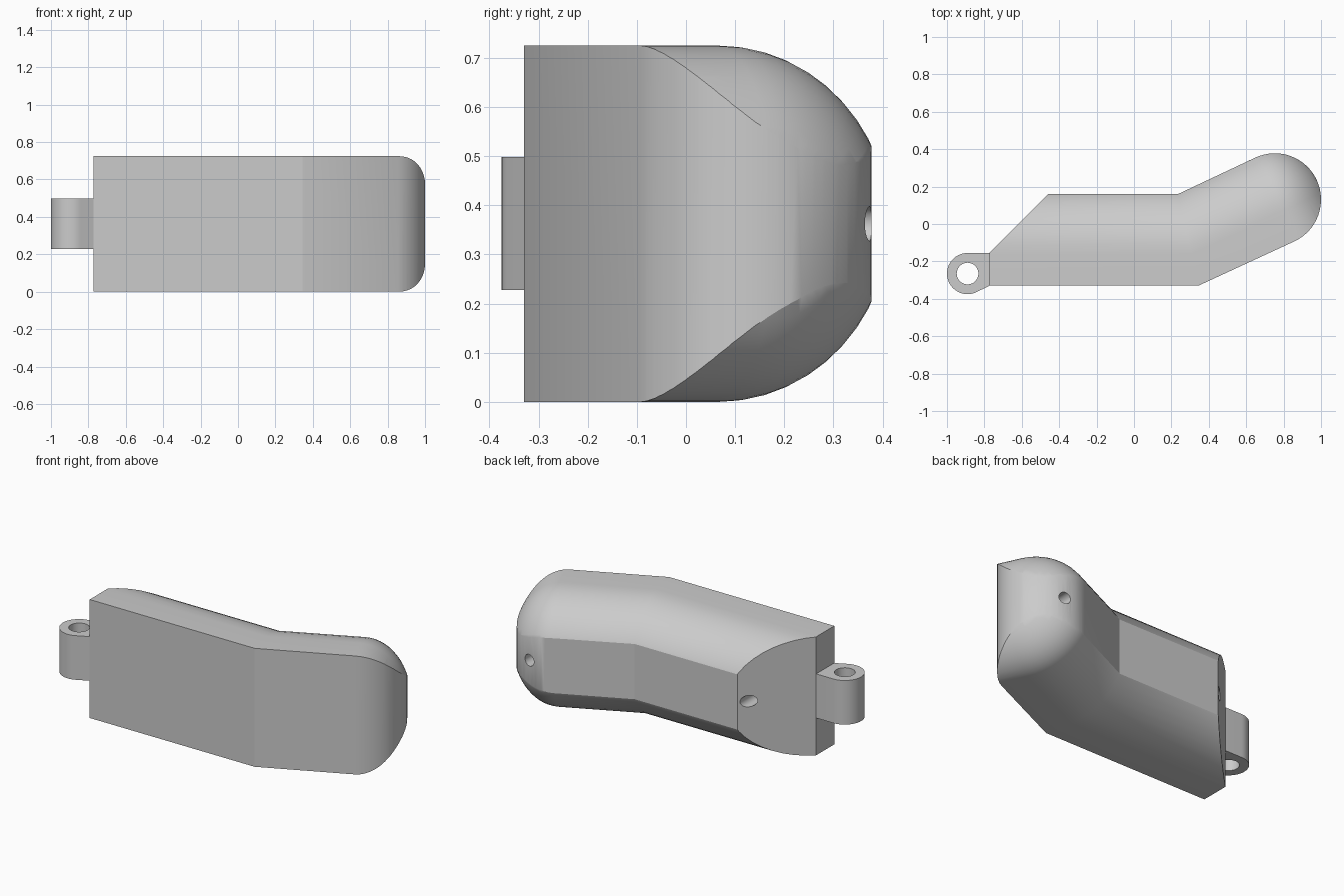
import bpy, bmesh
from math import sin, cos, tan, pi, radians

if "Cube" in bpy.data.objects:
    bpy.data.objects.remove(bpy.data.objects["Cube"])

MID = 0.3625           # half height, also radius of the rounded back
BEND = radians(25)


def make_object(name, bm):
    bmesh.ops.recalc_face_normals(bm, faces=bm.faces)
    mesh = bpy.data.meshes.new(name)
    bm.to_mesh(mesh)
    bm.free()
    obj = bpy.data.objects.new(name, mesh)
    bpy.context.collection.objects.link(obj)
    return obj


def prism(name, outline, z0, z1):
    bm = bmesh.new()
    face = bm.faces.new([bm.verts.new((x, y, z0)) for x, y in outline])
    top = bmesh.ops.extrude_face_region(bm, geom=[face])["geom"]
    bmesh.ops.translate(bm, vec=(0, 0, z1 - z0),
                        verts=[g for g in top if isinstance(g, bmesh.types.BMVert)])
    return make_object(name, bm)


def arc(cx, cy, r, a0, a1, n):
    return [(cx + r * cos(radians(a0 + (a1 - a0) * i / n)),
             cy + r * sin(radians(a0 + (a1 - a0) * i / n))) for i in range(n + 1)]


def boolean(obj, cutter, operation):
    mod = obj.modifiers.new(operation.lower(), 'BOOLEAN')
    mod.operation, mod.solver, mod.object = operation, 'EXACT', cutter
    bpy.context.view_layer.objects.active = obj
    bpy.ops.object.modifier_apply(modifier=mod.name)
    bpy.data.objects.remove(cutter)


def smooth(obj):
    bpy.ops.object.select_all(action='DESELECT')
    obj.select_set(True)
    bpy.context.view_layer.objects.active = obj
    bpy.ops.object.shade_smooth_by_angle(angle=radians(25))


def cylinder(name, location, radius, depth, rotation=(0, 0, 0)):
    bpy.ops.mesh.primitive_cylinder_add(vertices=32, radius=radius, depth=depth,
                                        location=location, rotation=rotation)
    bpy.context.object.name = name
    bpy.context.object.hide_render = True
    return bpy.context.object


# Round-backed section swept along the bent path, closing into a dome
def section(scale):
    back = arc(0, 0, MID * scale, -90, 90, 24)
    return [(-0.25, -MID * scale)] + back + [(-0.25, MID * scale)]


def on_arm(n, d):
    n -= 0.273
    return d * cos(BEND) - n * sin(BEND), d * sin(BEND) + n * cos(BEND)


rings = [[(-0.9, n - 0.16, h + MID) for n, h in section(1)],
         [(0.235 - tan(BEND / 2) * (n - 0.32), n - 0.16, h + MID) for n, h in section(1)]]
for i in range(15):
    t = radians(80 * i / 14)
    rings.append([(*on_arm(n, 0.737 + 0.279 * sin(t)), h + MID) for n, h in section(cos(t))])

bm = bmesh.new()
loops = [[bm.verts.new(p) for p in ring] for ring in rings]
for a, b in zip(loops, loops[1:]):
    for i in range(len(a)):
        j = (i + 1) % len(a)
        bm.faces.new((a[i], a[j], b[j], b[i]))
bm.faces.new(loops[0])
bm.faces.new(loops[-1])
body = make_object("handle_body", bm)

# Trim to the plan outline: flat back, slanted end, half-round tip
outline = ([(-0.773, -0.33), (0.344, -0.33)] + arc(0.753, 0.131, 0.247, -65, 115, 32)
           + [(0.235, 0.16), (-0.46, 0.16), (-0.773, -0.153)])
boolean(body, prism("plan_cutter", outline, -0.2, 1), 'INTERSECT')

# Blind screw holes from the back
for x, y in ((-0.505, 0.12), (0.8, 0.37)):
    boolean(body, cylinder("hole_cutter", (x, y, MID), 0.035, 0.5, (pi / 2, 0, 0)), 'DIFFERENCE')
smooth(body)

# Hinge lug with pin hole
lug = prism("hinge_lug", arc(-0.89, -0.265, 0.11, 90, 296, 32)
            + [(-0.773, -0.33), (-0.75, -0.32), (-0.75, -0.155)], 0.228, 0.498)
boolean(lug, cylinder("pin_cutter", (-0.89, -0.265, MID), 0.058, 1), 'DIFFERENCE')
smooth(lug)
